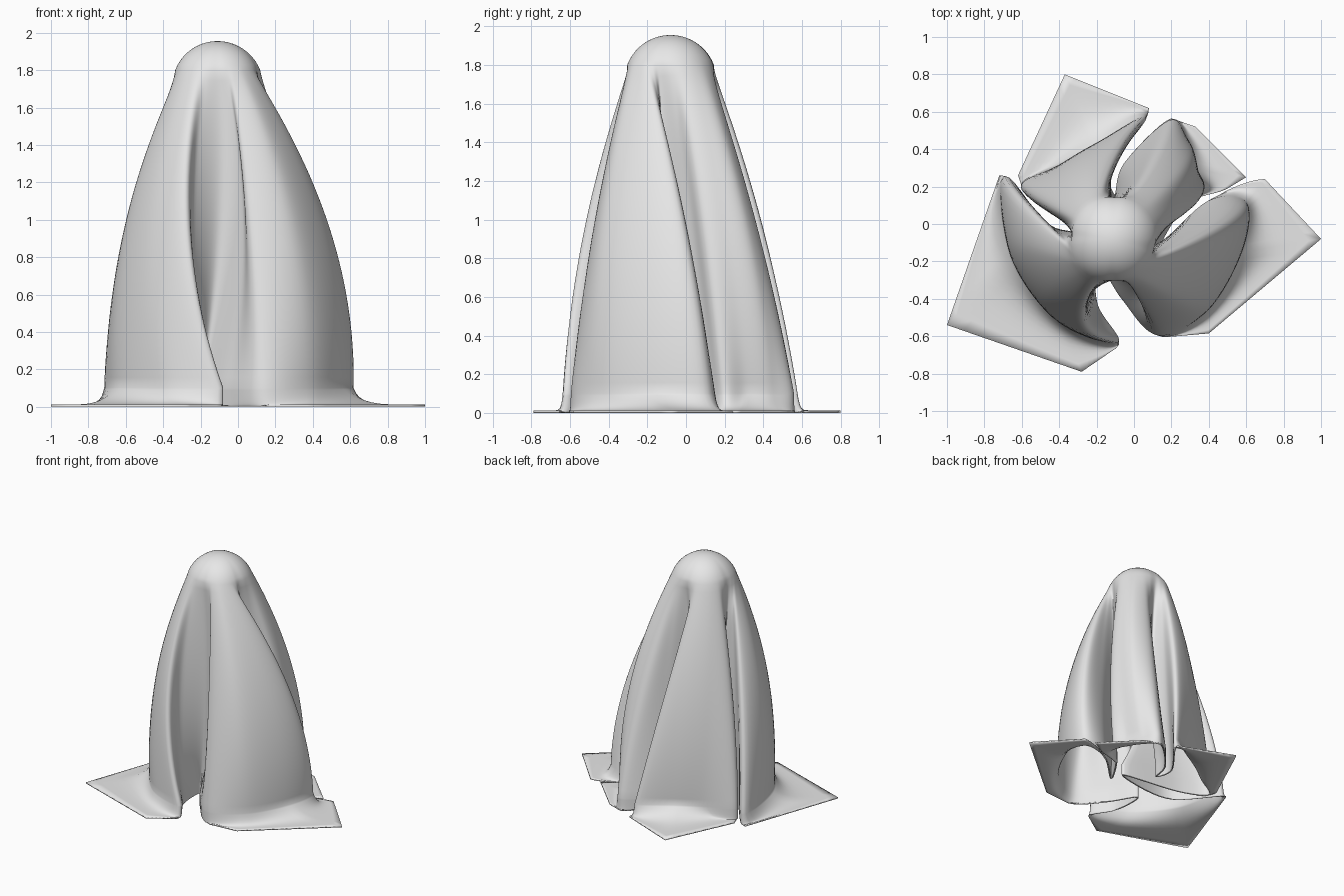
import bpy, bmesh, math
from mathutils import Vector

if "Cube" in bpy.data.objects:
    bpy.data.objects.remove(bpy.data.objects["Cube"])

# Each lobe of cloth: valley, inner wall, tip, wall, wall, tip, inner wall (counterclockwise)
FLOOR = [
    [(.12, .00), (-.38, -.06), (-.69, .25), (-.65, -.18), (-.40, -.52), (-.09, -.63), (-.20, -.43)],
    [(-.20, -.19), (-.06, -.40), (.13, -.59), (.39, -.46), (.57, -.15), (.60, .11), (.40, .12)],
    [(.15, -.10), (.27, .11), (.37, .20), (.32, .31), (.28, .45), (.19, .55), (-.05, .32)],
    [(-.10, .15), (-.13, .30), (.06, .57), (-.19, .43), (-.38, .32), (-.60, .20), (-.38, .08)],
]
MIDDLE = [
    [(-.25, -.05), (-.42, -.03), (-.56, .08), (-.585, -.13), (-.46, -.38), (-.28, -.51), (-.24, -.38)],
    [(-.10, -.27), (.03, -.34), (.07, -.46), (.28, -.42), (.43, -.2), (.46, -.02), (.29, -.04)],
    [(.10, -.12), (.2, .02), (.30, .09), (.30, .2), (.26, .31), (.12, .35), (.0, .23)],
    [(-.10, .09), (-.13, .22), (-.09, .375), (-.23, .345), (-.38, .25), (-.49, .12), (-.38, .02)],
]
# Hem of the part lying on the floor, matching the tip-wall-wall-tip points
HEM = [
    [(-.72, .26), (-1.0, -.54), (-.28, -.79), (-.09, -.66)],
    [(.17, -.605), (.40, -.585), (1.0, -.08), (.70, .24)],
    [(.50, .19), (.60, .25), (.33, .52), (.20, .565)],
    [(.08, .62), (-.37, .80), (-.62, .26), (-.60, .20)],
]
VALLEY_ANGLES = [175, 270, 345, 448, 535]
CENTRE = Vector((-.11, -.08))
Z0, Z1, Z2, ZTOP = .10, 1.0, 1.80, 1.95
DOME_START = math.asin(.364)            # crown is a slice of a sphere
N = 8                                   # samples between control points

floor = [Vector(p) for lobe in FLOOR for p in lobe]
middle = [Vector(p) for lobe in MIDDLE for p in lobe]
COUNT = len(floor)

# Ring where the head meets the folds
head = []
for i in range(4):
    a0, a1 = VALLEY_ANGLES[i:i + 2]
    for k in range(7):
        a = math.radians(a0 + (a1 - a0) * k / 7)
        r = .217 + .012 * math.sin(math.pi * k / 7)
        head.append(CENTRE + Vector((math.cos(a), math.sin(a))) * r)


def smooth_loop(pts):
    """Closed Catmull-Rom curve through the points."""
    out = []
    for i in range(COUNT):
        a, b, c, d = (pts[(i + j) % COUNT] for j in (-1, 0, 1, 2))
        for s in range(N):
            t = s / N
            out.append(.5 * (2 * b + (c - a) * t + (2 * a - 5 * b + 4 * c - d) * t * t
                             + (3 * b - a - 3 * c + d) * t ** 3))
    return out


def section(z):
    """Cross-section at a height, through the floor, middle and head rings."""
    w0 = (z - Z1) * (z - Z2) / ((Z0 - Z1) * (Z0 - Z2))
    w1 = (z - Z0) * (z - Z2) / ((Z1 - Z0) * (Z1 - Z2))
    w2 = (z - Z0) * (z - Z1) / ((Z2 - Z0) * (Z2 - Z1))
    return smooth_loop([f * w0 + m * w1 + h * w2 for f, m, h in zip(floor, middle, head)])


def hem_loop(base):
    """Outer edge of the cloth: straight between hem corners, tucked in at the valleys."""
    hem = list(floor)
    for i in range(4):
        for k in range(4):
            hem[i * 7 + 2 + k] = Vector(HEM[i][k])
    out = []
    for i in range(COUNT):
        j = (i + 1) % COUNT
        for s in range(N):
            t = s / N
            if i % 7 in (2, 3, 4):
                out.append(hem[i].lerp(hem[j], t))
            else:
                out.append(base[i * N + s] + (hem[i] - floor[i]).lerp(hem[j] - floor[j], t))
    return out


# Rows of the cloth, from hem to crown
rows = []
base = section(Z0)
hem = hem_loop(base)
for k in range(10, 0, -1):
    t = (k / 10) ** 1.6
    z = .006 + (Z0 - .006) * (1 - t) ** 5
    rows.append([(*p.lerp(q, t), z) for p, q in zip(base, hem)])
for k in range(31):
    z = Z0 + (Z2 - Z0) * k / 30
    rows.append([(*p, z) for p in section(z)])
rim = section(Z2)
s0, c0 = math.sin(DOME_START), math.cos(DOME_START)
for k in range(1, 10):
    a = DOME_START + (math.pi / 2 - DOME_START) * k / 10
    z = Z2 + (ZTOP - Z2) * (math.sin(a) - s0) / (1 - s0)
    ring = []
    for p in rim:
        d = p - CENTRE
        d = d.lerp(d.normalized() * .222, k / 10)      # folds fade into a round crown
        ring.append((*(CENTRE + d * math.cos(a) / c0), z))
    rows.append(ring)

bm = bmesh.new()
grid = [[bm.verts.new(p) for p in row] for row in rows]
W = COUNT * N
for lo, hi in zip(grid, grid[1:]):
    for i in range(W):
        j = (i + 1) % W
        bm.faces.new((lo[i], lo[j], hi[j], hi[i]))
crown = bm.verts.new((*CENTRE, ZTOP))
for i in range(W):
    bm.faces.new((grid[-1][i], grid[-1][(i + 1) % W], crown))
bmesh.ops.remove_doubles(bm, verts=bm.verts, dist=.0005)
bmesh.ops.recalc_face_normals(bm, faces=bm.faces)
for f in bm.faces:
    f.smooth = True
mesh = bpy.data.meshes.new("draped_sheet")
bm.to_mesh(mesh)
bm.free()
sheet = bpy.data.objects.new("draped_sheet", mesh)
bpy.context.collection.objects.link(sheet)

# Cloth thickness
solid = sheet.modifiers.new("thickness", 'SOLIDIFY')
solid.thickness = .011
solid.offset = 0

grey = bpy.data.materials.new("light_grey_cloth")
grey.diffuse_color = (.8, .8, .8, 1)
grey.use_nodes = True
grey.node_tree.nodes["Principled BSDF"].inputs["Base Color"].default_value = grey.diffuse_color
mesh.materials.append(grey)
